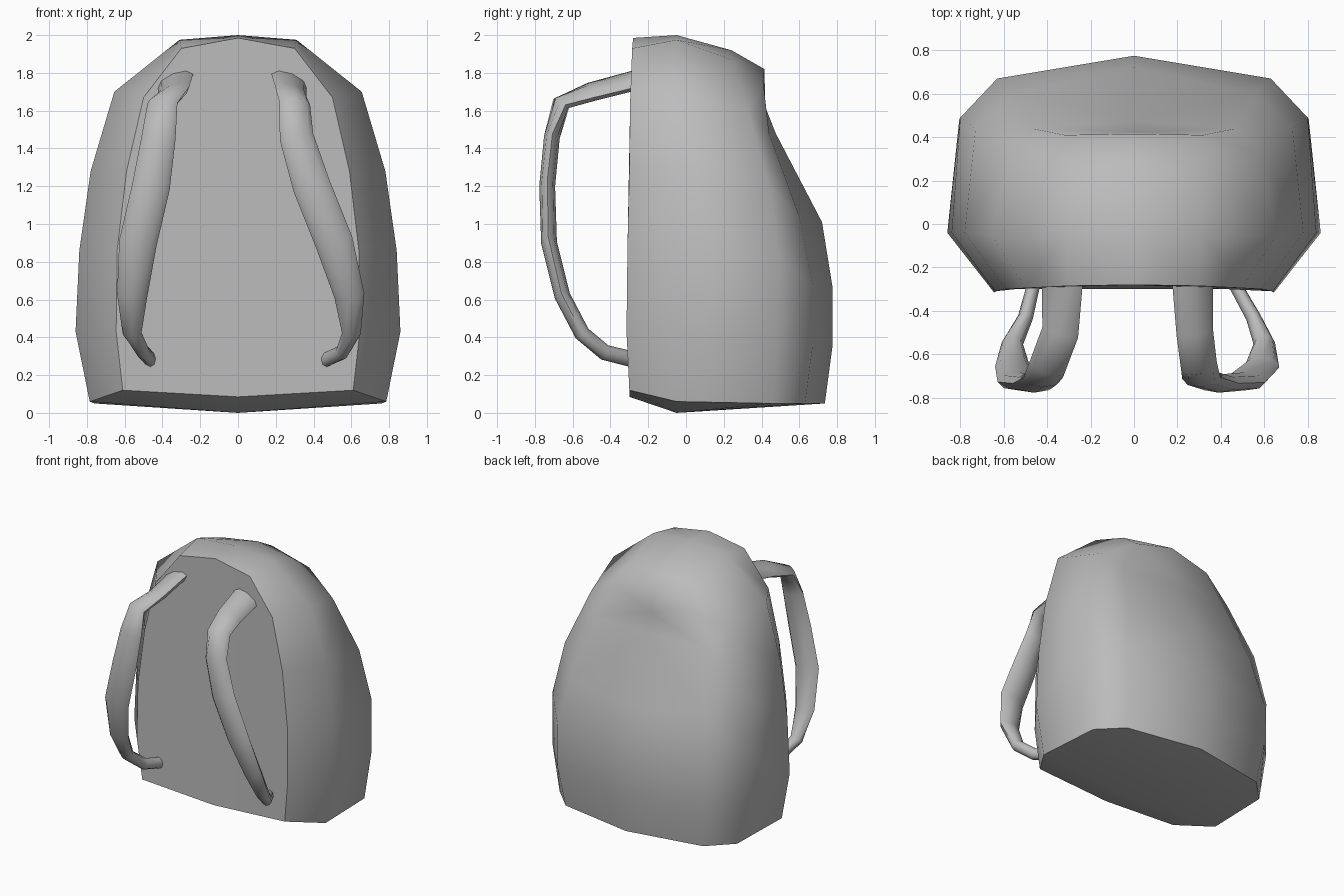
import bpy
import bmesh
from mathutils import Vector
from math import cos, sin, tau, radians

cube = bpy.data.objects.get("Cube")
if cube:
    bpy.data.objects.remove(cube, do_unlink=True)

# Single cloth colour
cloth = bpy.data.materials.new("grey cloth")
cloth.use_nodes = True
cloth.diffuse_color = (0.5, 0.5, 0.5, 1)
cloth.node_tree.nodes["Principled BSDF"].inputs["Base Color"].default_value = (0.5, 0.5, 0.5, 1)


def make_object(name, bm):
    bmesh.ops.recalc_face_normals(bm, faces=bm.faces)
    for face in bm.faces:
        face.smooth = True
    mesh = bpy.data.meshes.new(name)
    bm.to_mesh(mesh)
    bm.free()
    mesh.materials.append(cloth)
    obj = bpy.data.objects.new(name, mesh)
    bpy.context.collection.objects.link(obj)
    return obj


# Half arches of the bag from front to back, each running from base to crown
front_arch = [(.61, -.3, .12), (.645, -.315, .43), (.64, -.31, .86), (.59, -.3, 1.28),
              (.5, -.295, 1.67), (.3, -.285, 1.93), (0, -.28, 1.985)]
wide_arch = [(.785, -.05, .06), (.86, -.04, .43), (.84, -.04, .86), (.78, -.04, 1.28),
             (.655, -.05, 1.7), (.31, -.05, 1.975), (0, -.05, 2)]
rear_arch = [(.76, .46, .05), (.805, .48, .4), (.8, .49, .82), (.73, .44, 1.2),
             (.58, .33, 1.6), (.3, .24, 1.87), (0, .24, 1.92)]
corner_arch = [(.59, .63, .05), (.63, .67, .35), (.63, .67, .68), (.56, .6, 1.04),
               (.47, .44, 1.48), (.32, .41, 1.74), (0, .415, 1.82)]
back_seam = [(0, .735, .05), (0, .775, .35), (0, .775, .67), (0, .72, 1.01),
             (0, .475, 1.48), (0, .42, 1.62), (0, .415, 1.82)]
arches = [front_arch, wide_arch, rear_arch, corner_arch, back_seam]


def build_bag():
    bm = bmesh.new()
    flat = bm.faces.layers.int.new("flat")
    for side in (1, -1):
        def vert(p):
            return bm.verts.new((p[0] * side, p[1], p[2]))
        grid = [[vert(p) for p in arch] for arch in arches]
        # Curved shell
        for a, b in zip(grid, grid[1:]):
            for i in range(len(a) - 1):
                bm.faces.new((a[i], b[i], b[i + 1], a[i + 1]))
        # Flat panel behind the straps
        toe = vert((0, -.3, .085))
        panel = bm.faces.new([toe] + grid[0])
        panel[flat] = 1
        # Shallow keel underneath
        keel = vert((0, -.05, 0))
        rim = [toe] + [column[0] for column in grid]
        for p, q in zip(rim, rim[1:]):
            bm.faces.new((keel, p, q))[flat] = 2
    bmesh.ops.remove_doubles(bm, verts=bm.verts, dist=.001)
    for edge in bm.edges:
        edge.smooth = len({f[flat] for f in edge.link_faces}) == 1
    return make_object("bag_body", bm)


build_bag()

# Strap stations: y, z, half width
stations = [(-.27, 1.76, .1), (-.5, 1.7, .09), (-.66, 1.64, .085), (-.71, 1.46, .09),
            (-.735, 1.2, .1), (-.725, .9, .1), (-.655, .62, .08), (-.55, .42, .05),
            (-.43, .32, .035), (-.27, .28, .03)]
strap_paths = {
    "right_strap": (-1, [-.33, -.34, -.4, -.42, -.46, -.53, -.56, -.56, -.5, -.46]),
    "left_strap": (1, [.27, .28, .3, .31, .39, .51, .59, .6, .55, .46]),
}


def build_strap(name, side, xs, sides=8, thickness=.042):
    bm = bmesh.new()
    path = [Vector((x, y, z)) for x, (y, z, w) in zip(xs, stations)]
    rings = []
    for i, centre in enumerate(path):
        tangent = (path[min(i + 1, len(path) - 1)] - path[max(i - 1, 0)]).normalized()
        lean = -.4 if i < 3 else 0
        across = Vector((side, 0, lean))
        across = (across - tangent * across.dot(tangent)).normalized()
        normal = tangent.cross(across)
        half = stations[i][2]
        rings.append([bm.verts.new(centre + across * half * cos(tau * k / sides)
                                   + normal * thickness * sin(tau * k / sides))
                      for k in range(sides)])
    for a, b in zip(rings, rings[1:]):
        for k in range(sides):
            n = (k + 1) % sides
            bm.faces.new((a[k], a[n], b[n], b[k]))
    bm.faces.new(rings[0])
    bm.faces.new(rings[-1])
    obj = make_object(name, bm)
    bpy.ops.object.select_all(action="DESELECT")
    obj.select_set(True)
    bpy.context.view_layer.objects.active = obj
    bpy.ops.object.shade_smooth_by_angle(angle=radians(60))


for name, (side, xs) in strap_paths.items():
    build_strap(name, side, xs)
